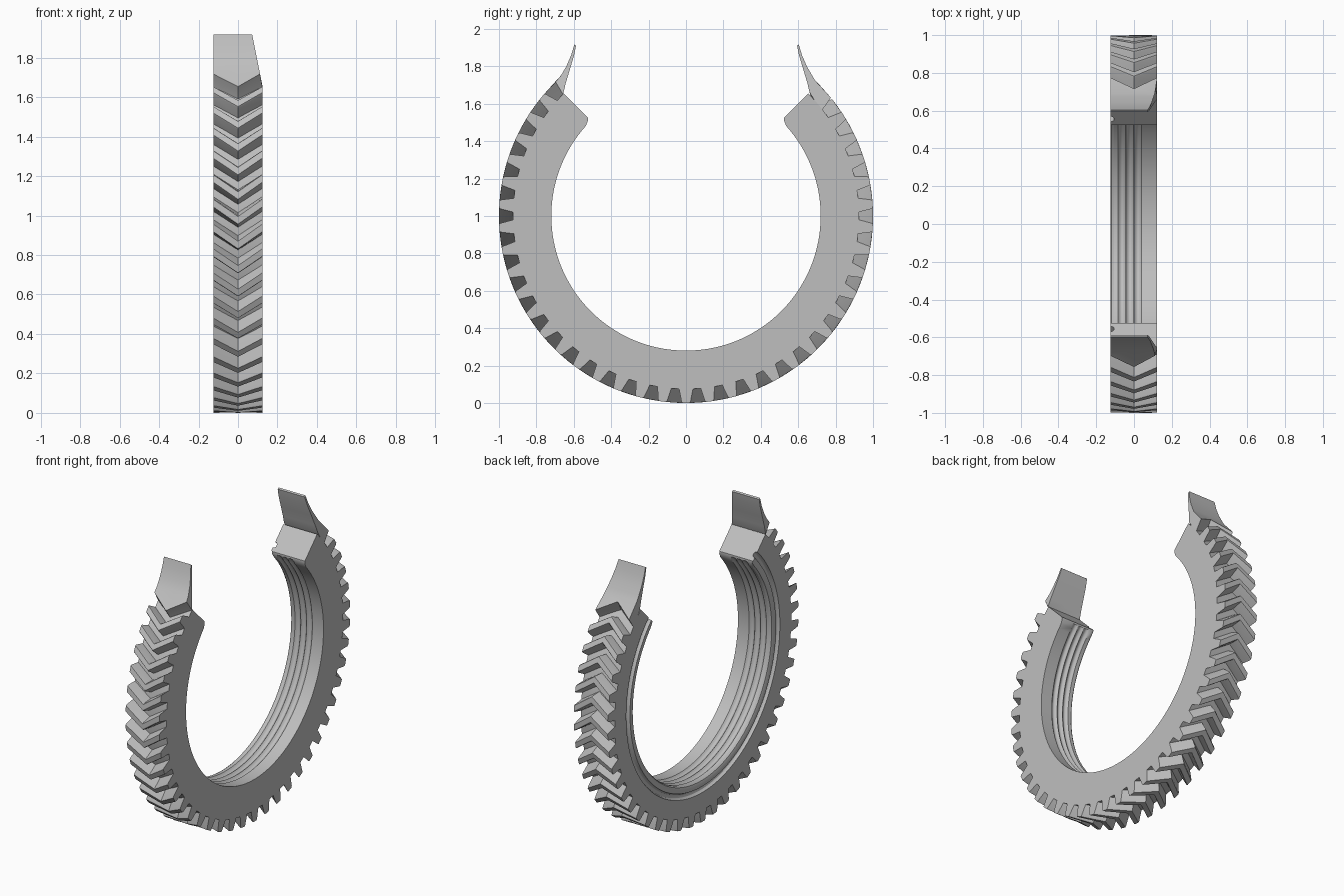
import bpy, bmesh
from math import sin, cos, pi, radians

if "Cube" in bpy.data.objects:
    bpy.data.objects.remove(bpy.data.objects["Cube"])

steel = bpy.data.materials.new("plain_grey")
steel.use_nodes = True
grey = (0.52, 0.52, 0.52, 1)
steel.diffuse_color = grey
steel.node_tree.nodes["Principled BSDF"].inputs["Base Color"].default_value = grey

LEFT, RIGHT = -0.125, 0.123     # side faces of the ring
ROOT, TIP, BORE = 0.925, 1.0, 0.72
PITCH = 360 / 50
TWIST = 5                       # chevron lead at mid width, degrees


def polar(deg, r):
    """Point (y, z) on the ring's side plane."""
    return r * cos(radians(deg)), 1 + r * sin(radians(deg))


def loft(bm, sections):
    """Skin a row of equal length closed sections and cap both ends."""
    rows = [[bm.verts.new(p) for p in s] for s in sections]
    n = len(rows[0])
    for a, b in zip(rows, rows[1:]):
        for i in range(n):
            j = (i + 1) % n
            bm.faces.new((a[i], a[j], b[j], b[i]))
    bm.faces.new(rows[0])
    bm.faces.new(rows[-1][::-1])


def finish(bm, name, angle=30):
    bmesh.ops.recalc_face_normals(bm, faces=bm.faces)
    mesh = bpy.data.meshes.new(name)
    bm.to_mesh(mesh)
    bm.free()
    mesh.materials.append(steel)
    ob = bpy.data.objects.new(name, mesh)
    bpy.context.collection.objects.link(ob)
    bpy.ops.object.select_all(action="DESELECT")
    ob.select_set(True)
    bpy.context.view_layer.objects.active = ob
    bpy.ops.object.shade_smooth_by_angle(angle=radians(angle))
    return ob


# Ring: cross-section (x, radius) with a side groove and three bore flutes
section = [(RIGHT, BORE), (RIGHT, ROOT), (LEFT, ROOT), (LEFT, 0.805)]
section += [(LEFT + 0.02 * sin(pi * i / 6), 0.785 + 0.02 * cos(pi * i / 6))
            for i in range(1, 7)]
section += [(LEFT, 0.745), (LEFT + 0.006, 0.728), (LEFT + 0.018, BORE)]
flute = 0.042
for k in range(3):
    for i in range(7):
        t = i / 6
        section.append((-0.086 + flute * (k + t) + 0.0005 * k,
                        BORE + 0.014 * sin(pi * t)))

# Sweep it through 270 degrees, easing the bore corner at both ends
steps = [(0, 0.742), (0.7, 0.732), (3, BORE)]
steps += [(3 + 264 * i / 110, BORE) for i in range(1, 110)]
steps += [(270 - a, r) for a, r in reversed(steps[:3])]
bm = bmesh.new()
loft(bm, [[(x, *polar(135 + a, max(r, low))) for x, r in section]
          for a, low in steps])
finish(bm, "ring")

# Chevron teeth
tooth = [(-2.6, ROOT - 0.01), (-2.3, ROOT), (-1.4, TIP - 0.008), (-1.1, TIP),
         (1.1, TIP), (1.4, TIP - 0.008), (2.3, ROOT), (2.6, ROOT - 0.01)]
bm = bmesh.new()
for k in range(36):
    mid = 180 + PITCH * (k - 5.5)
    loft(bm, [[(x, *polar(mid + lead + a, r)) for a, r in tooth]
              for x, lead in ((LEFT, 0), (0, TWIST), (RIGHT, 0))])
finish(bm, "teeth", 20)


# End blades: the first points follow the chevron, the rest are straight
def blade(name, chevron, outline):
    def corner(x, z):
        return x - max(0, z - 1.66) * 0.2 if x > 0 else x
    rows = []
    for x, lead in ((LEFT, 0), (0, TWIST), (RIGHT, 0)):
        pts = [polar(a + lead, r) for a, r in chevron] + outline
        rows.append([(corner(x, z), y, z) for y, z in pts])
    bm = bmesh.new()
    loft(bm, rows)
    finish(bm, name)


fin = [(0.668, 1.752), (0.64, 1.80), (0.614, 1.86), (0.597, 1.917),
       (0.588, 1.91), (0.598, 1.86), (0.622, 1.78), (0.643, 1.71),
       (0.655, 1.66)]
blade("front_blade", [(135.6, ROOT - 0.01), (135.3, ROOT), (134.2, TIP)],
      [(-y, z) for y, z in fin])
blade("back_blade", [(37.6, ROOT - 0.01), (37.9, ROOT), (39.2, TIP)],
      [(0.69, 1.725)] + [(y + 0.006, z) for y, z in fin])
